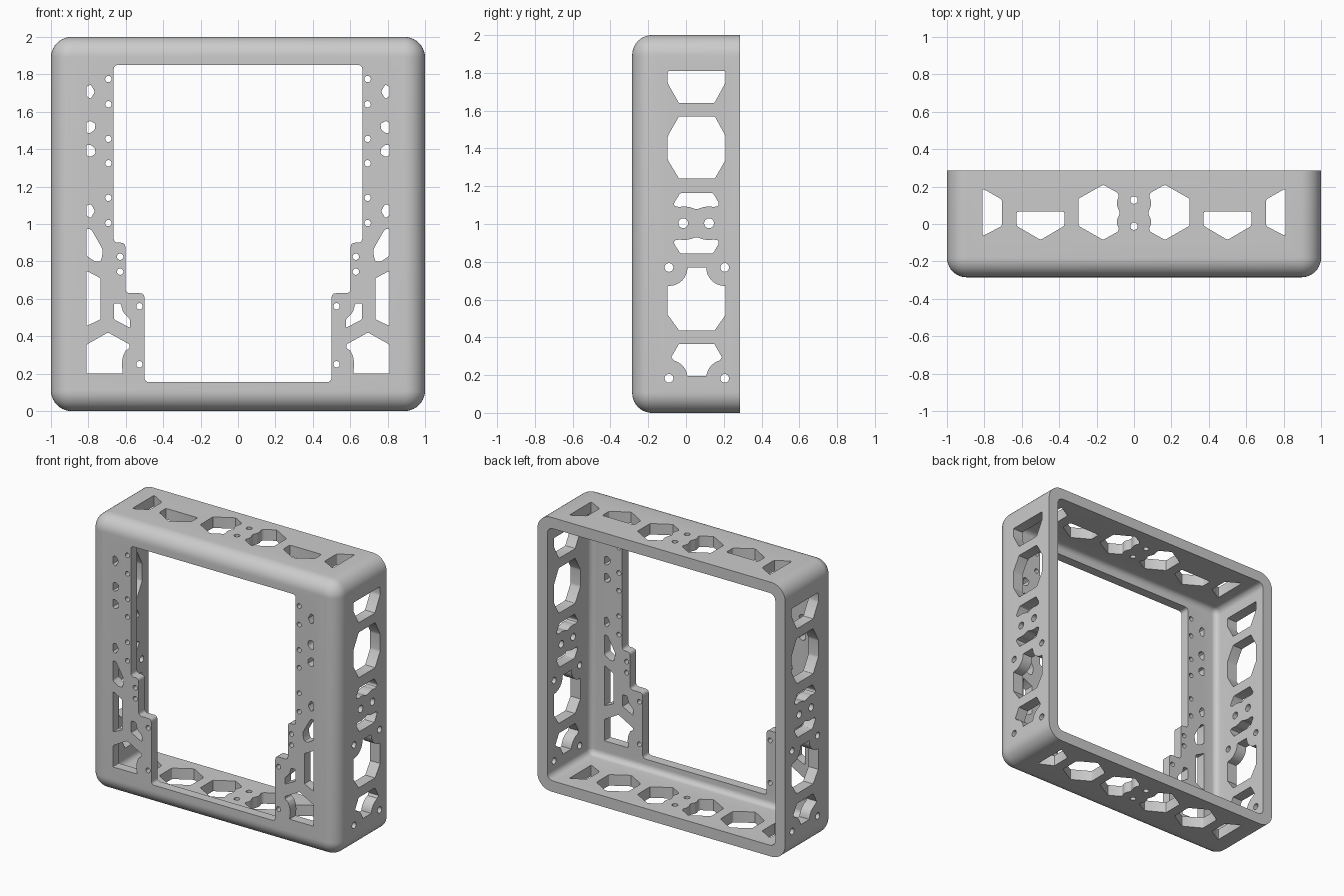
import bpy, bmesh
from math import sin, cos, pi, radians
from mathutils import Vector

if "Cube" in bpy.data.objects:
    bpy.data.objects.remove(bpy.data.objects["Cube"])


def make_object(name, bm):
    bmesh.ops.recalc_face_normals(bm, faces=bm.faces[:])
    me = bpy.data.meshes.new(name)
    bm.to_mesh(me)
    bm.free()
    ob = bpy.data.objects.new(name, me)
    bpy.context.collection.objects.link(ob)
    return ob


def rounded_box(name, hw, y0, y1, rc, rf, seg=10):
    """Rounded rectangle lofted along y, with a rounded front rim."""
    bm = bmesh.new()
    rings = []
    steps = [(y0 + rf * (1 - sin(t)), rf * (1 - cos(t)))
             for t in [pi / 2 * (1 - i / seg) for i in range(seg + 1)]] + [(y1, 0)]
    for y, inset in steps:
        r = max(rc - inset, 0.004)
        c = hw - inset - r
        ring = []
        for q, (sx, sz) in enumerate([(1, 1), (-1, 1), (-1, -1), (1, -1)]):
            for i in range(seg + 1):
                a = pi / 2 * (q + i / seg)
                ring.append(bm.verts.new((sx * c + r * cos(a), y, 1 + sz * c + r * sin(a))))
        rings.append(ring)
    n = len(rings[0])
    for a, b in zip(rings, rings[1:]):
        for i in range(n):
            bm.faces.new((a[i], a[(i + 1) % n], b[(i + 1) % n], b[i]))
    bm.faces.new(rings[0])
    bm.faces.new(rings[-1])
    return make_object(name, bm)


def soften(pts, r, seg=4):
    """Round every corner of a polygon."""
    out = []
    for i, p in enumerate(pts):
        p, a, b = Vector(p), Vector(pts[i - 1]), Vector(pts[(i + 1) % len(pts)])
        s = p + (a - p).normalized() * min(r, (a - p).length * .4)
        e = p + (b - p).normalized() * min(r, (b - p).length * .4)
        for k in range(seg + 1):
            t = k / seg
            out.append(s * (1 - t) ** 2 + p * 2 * t * (1 - t) + e * t * t)
    return out


def arc(cx, cy, r, a0, a1, n=8):
    return [(cx + r * cos(radians(a0 + (a1 - a0) * i / n)),
             cy + r * sin(radians(a0 + (a1 - a0) * i / n))) for i in range(n + 1)]


def circle(cx, cy, r):
    return arc(cx, cy, r, 0, 345, 23)


def flip(pts):
    return [(-u, v) for u, v in pts]


def prism(bm, pts, axis, lo, hi):
    def place(u, v, w):
        return {'x': (w, u, v), 'y': (u, w, v), 'z': (u, v, w)}[axis]
    a = [bm.verts.new(place(u, v, lo)) for u, v in pts]
    b = [bm.verts.new(place(u, v, hi)) for u, v in pts]
    bm.faces.new(a)
    bm.faces.new(b)
    for i in range(len(a)):
        j = (i + 1) % len(a)
        bm.faces.new((a[i], a[j], b[j], b[i]))


def cut(ob, cutter):
    m = ob.modifiers.new("cut", 'BOOLEAN')
    m.operation, m.solver, m.object = 'DIFFERENCE', 'EXACT', cutter
    bpy.context.view_layer.objects.active = ob
    bpy.ops.object.modifier_apply(modifier=m.name)
    bpy.data.objects.remove(cutter)


# shell, open at the back
frame = rounded_box("frame_shell", 1.0, -0.285, 0.285, 0.11, 0.105)
cut(frame, rounded_box("cavity", 0.92, -0.215, 0.4, 0.045, 0.04, 6))

holes = bmesh.new()

# stepped front opening
half = [(0.5, 0.155), (0.5, 0.63), (0.602, 0.63), (0.602, 0.9), (0.665, 0.9), (0.665, 1.85)]
prism(holes, soften(half + flip(half)[::-1], 0.025), 'y', -0.4, -0.17)

# front cutouts and screw holes, mirrored left and right
front = [[(.81, z - .025), (.81, z + .028), (.787, z + .038), (.765, z), (.787, z - .038)]
         for z in (1.707, 1.07)]
for s in (1, -1):
    front.append([(.81, 1.455 + s * .033), (.81, 1.455 + s * .087), (.79, 1.455 + s * .097),
                  (.762, 1.455 + s * .08), (.765, 1.455 + s * .05), (.79, 1.455 + s * .03)])
front += [
    [(.81, .83), (.81, .975), (.785, .972), (.735, .885), (.722, .86), (.727, .825), (.735, .8), (.765, .8)],
    [(.81, .75), (.735, .71), (.735, .49), (.81, .455)],
    [(.663, .575), (.627, .575), (.615, .53), (.577, .49), (.577, .445), (.663, .49)],
    [(.695, .42), (.81, .355), (.81, .2), (.615, .2), (.622, .25), (.615, .295), (.6, .325),
     (.58, .335), (.578, .355)]]
front = [soften(p, 0.008, 2) for p in front]
front += [circle(.693, z, .017) for z in (1.775, 1.64, 1.455, 1.325, 1.14, 1.005)]
front += [circle(.63, z, .017) for z in (.825, .745)]
front += [circle(.527, z, .017) for z in (.56, .25)]
for p in front:
    prism(holes, p, 'y', -0.4, -0.17)
    prism(holes, flip(p), 'y', -0.4, -0.17)

# side wall cutouts (y, z)
scallop = [(-.03, .16), (.143, .16), (.175, .105), (.17, .09), (.145, .086), (.122, .09), (.09, .085),
           (.055, .073), (.02, .085), (-.01, .09), (-.035, .086), (-.06, .09), (-.065, .105)]
side = [
    [(-.097, 1.81), (.21, 1.81), (.21, 1.75), (.15, 1.64), (-.037, 1.64), (-.097, 1.745)],
    [(-.037, 1.57), (.152, 1.57), (.21, 1.465), (.21, 1.34), (.152, 1.24), (-.037, 1.24),
     (-.097, 1.34), (-.097, 1.465)],
    [(u, 1.004 + v) for u, v in scallop],
    [(u, 1.004 - v) for u, v in scallop]]
side = [soften(p, 0.008, 2) for p in side]
side += [
    arc(.205, .77, .098, 180, 270) + [(.21, .67), (.21, .52), (.152, .437), (-.037, .437), (-.097, .52),
     (-.097, .67)] + arc(-.09, .77, .098, 270, 360),
    [(-.037, .365), (.15, .365), (.19, .295)] + arc(.205, .183, .098, 105, 173)
    + arc(-.09, .183, .098, 7, 75) + [(-.078, .295)]]
side += [circle(y, 1.004, .026) for y in (-.015, .122)]
side += [circle(y, z, .023) for y in (-.09, .205) for z in (.77, .183)]
for p in side:
    prism(holes, p, 'x', 0.85, 1.1)
    prism(holes, p, 'x', -1.1, -0.85)

# top and bottom wall cutouts (x, y), mirrored left and right
end_slot = soften([(-.81, .19), (-.705, .13), (-.705, -.01), (-.81, -.065)], .012, 2)
hexagon = soften([(-.5, .21), (-.372, .135), (-.372, -.01), (-.5, -.085), (-.628, -.01),
                  (-.628, .135)], .012, 2)
short_hex = soften([(-.628, .067), (-.372, .067), (-.372, -.01), (-.5, -.085), (-.628, -.01)], .012, 2)
bitten_hex = soften([(-.165, .21), (-.297, .135), (-.297, -.01), (-.165, -.085), (-.085, -.04),
                     (-.08, -.025), (-.092, 0), (-.09, .025), (-.075, .058), (-.09, .095),
                     (-.092, .12), (-.08, .15), (-.09, .168)], .008, 2)
for lo, hi, second in ((1.87, 2.1, short_hex), (-0.1, 0.13, hexagon)):
    for p in (end_slot, second, bitten_hex):
        prism(holes, p, 'z', lo, hi)
        prism(holes, flip(p), 'z', lo, hi)
    for y in (.128, -.012):
        prism(holes, circle(0, y, .02), 'z', lo, hi)

cut(frame, make_object("hole_cutters", holes))

# smooth rounded edges, crisp hole rims
bpy.ops.object.select_all(action='DESELECT')
frame.select_set(True)
bpy.context.view_layer.objects.active = frame
bpy.ops.object.shade_smooth_by_angle(angle=radians(30))
